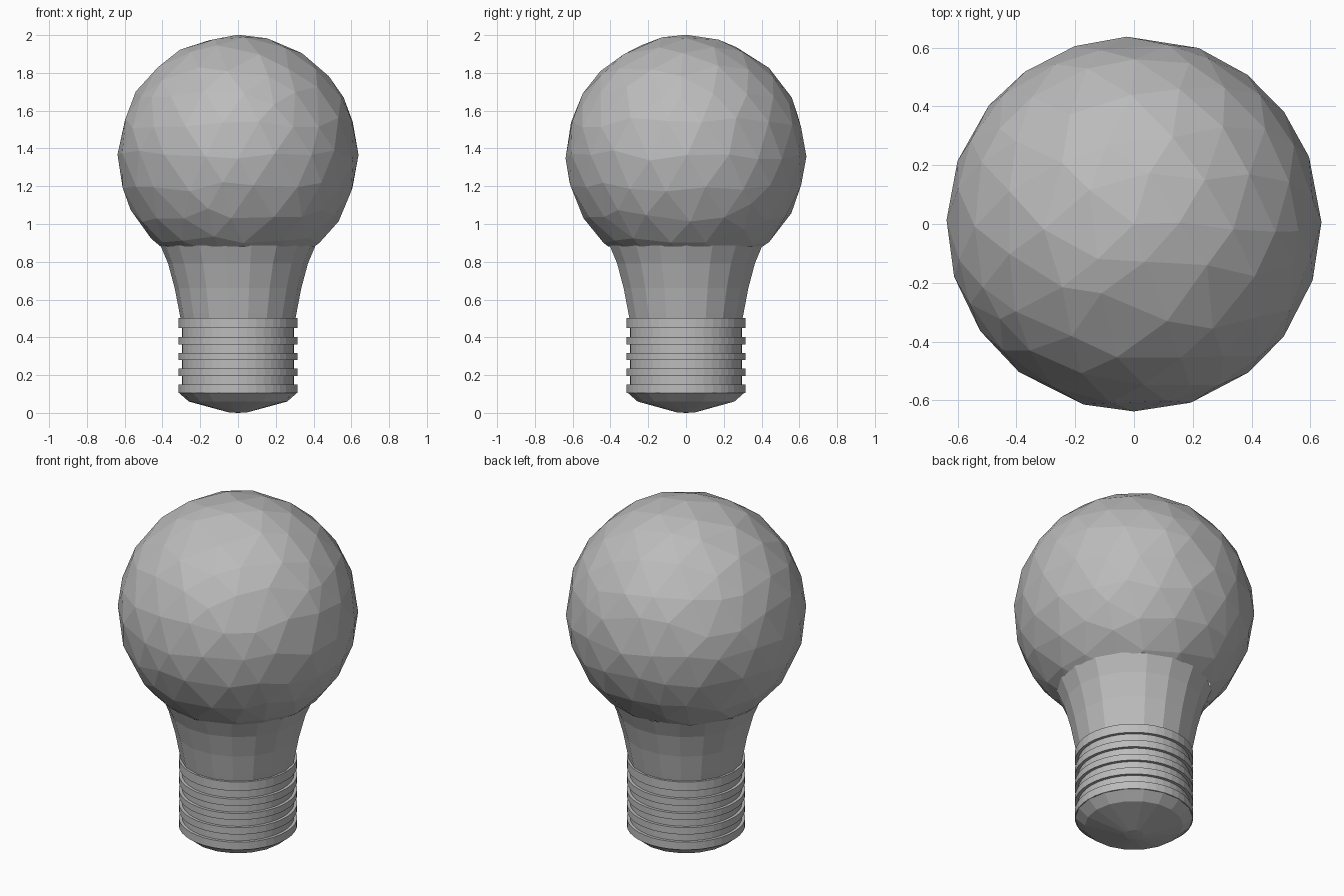
import bpy, bmesh, math, random
from mathutils import Vector

if "Cube" in bpy.data.objects:
    bpy.data.objects.remove(bpy.data.objects["Cube"])

random.seed(4)
grey = bpy.data.materials.new("plain grey")
grey.diffuse_color = (0.5, 0.5, 0.5, 1)
grey.use_nodes = True
grey.node_tree.nodes["Principled BSDF"].inputs["Base Color"].default_value = grey.diffuse_color


def finish(name, bm):
    bmesh.ops.recalc_face_normals(bm, faces=bm.faces)
    mesh = bpy.data.meshes.new(name)
    bm.to_mesh(mesh)
    bm.free()
    mesh.materials.append(grey)
    obj = bpy.data.objects.new(name, mesh)
    bpy.context.collection.objects.link(obj)
    return obj


def lathe(name, profile, sides):
    """Revolve (radius, z) points around z; radius 0 makes a pole."""
    bm = bmesh.new()
    rings = []
    for r, z in profile:
        if r == 0:
            rings.append([bm.verts.new((0, 0, z))] * sides)
        else:
            rings.append([bm.verts.new((r * math.cos(2 * math.pi * i / sides),
                                        r * math.sin(2 * math.pi * i / sides), z))
                          for i in range(sides)])
    for a, b in zip(rings, rings[1:]):
        for i in range(sides):
            j = (i + 1) % sides
            bm.faces.new(list(dict.fromkeys((a[i], a[j], b[j], b[i]))))
    return finish(name, bm)


# Faceted glass globe: slightly irregular icosphere, cut open where the neck joins
R, CENTRE = 0.638, 1.364
bm = bmesh.new()
bmesh.ops.create_icosphere(bm, subdivisions=3, radius=R)
for v in bm.verts:
    if v.co.z < R * 0.98:
        shift = Vector([random.uniform(-0.03, 0.03) for _ in range(3)])
        v.co = (v.co + shift).normalized() * R
    v.co.z += CENTRE
bmesh.ops.bisect_plane(bm, geom=bm.verts[:] + bm.edges[:] + bm.faces[:],
                       plane_co=(0, 0, 0.88), plane_no=(0, 0, 1), clear_inner=True)
bmesh.ops.triangulate(bm, faces=bm.faces)
finish("glass_globe", bm)

# Flared neck
lathe("glass_neck", [(0.30, 0.48), (0.31, 0.53), (0.335, 0.66),
                     (0.37, 0.79), (0.41, 0.885)], 18)

# Screw cap: core with five raised bands
bands = [(0.105, 0.15), (0.195, 0.235), (0.28, 0.318), (0.362, 0.402), (0.45, 0.502)]
profile = []
for low, high in bands:
    profile += [(0.297, low), (0.314, low), (0.314, high), (0.297, high)]
lathe("screw_cap", profile, 40)

# Rounded contact at the bottom
lathe("bottom_contact", [(0, 0), (0.05, 0.003), (0.26, 0.06), (0.312, 0.105), (0, 0.105)], 18)
